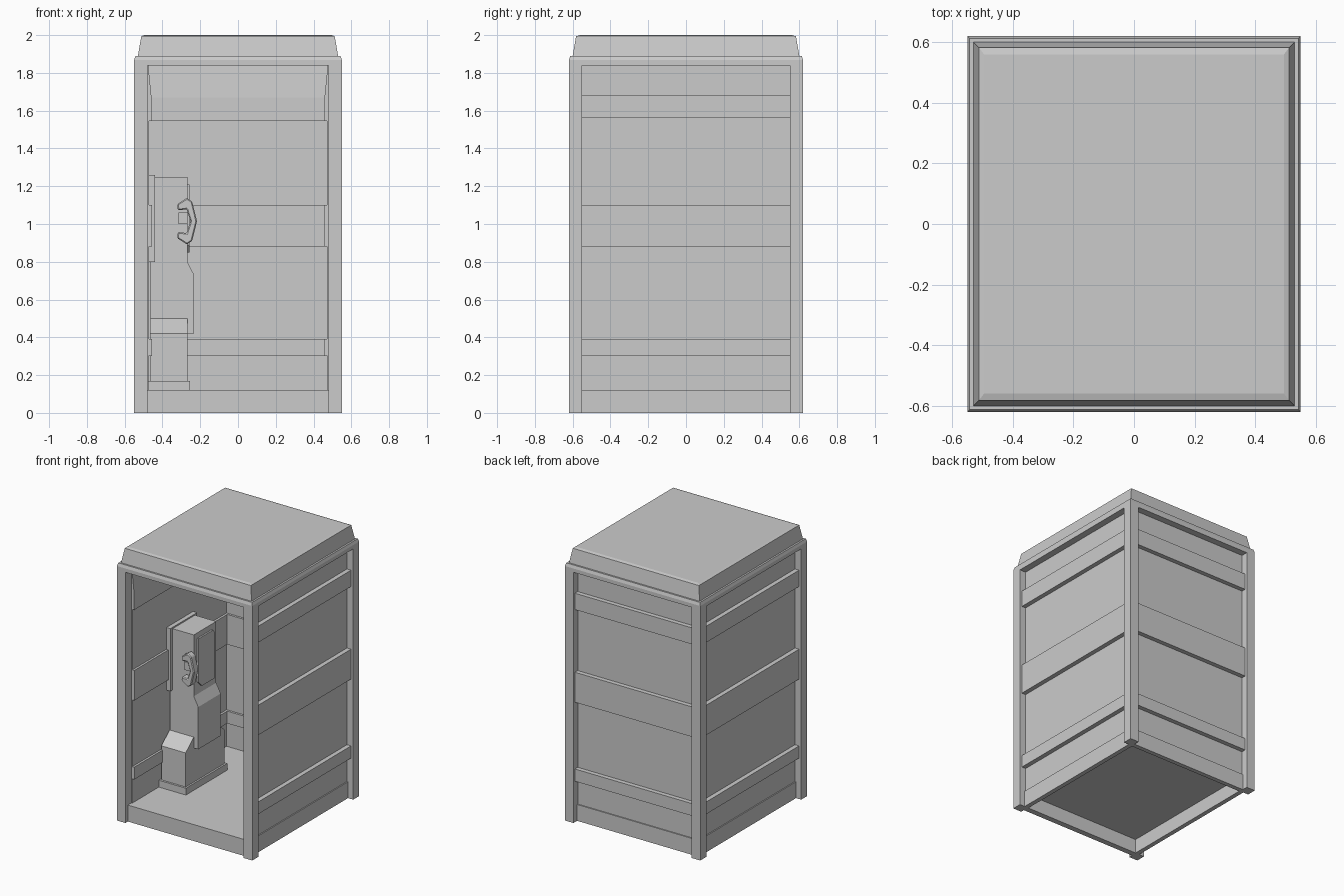
import bpy, bmesh

if "Cube" in bpy.data.objects:
    bpy.data.objects.remove(bpy.data.objects["Cube"])


def make(name, verts, faces):
    me = bpy.data.meshes.new(name)
    me.from_pydata(verts, [], faces)
    bm = bmesh.new()
    bm.from_mesh(me)
    bmesh.ops.recalc_face_normals(bm, faces=bm.faces)
    bm.to_mesh(me)
    bm.free()
    ob = bpy.data.objects.new(name, me)
    bpy.context.collection.objects.link(ob)
    return ob


def prism(name, pts, a, b, axis):
    """Extrude a 2D profile from a to b along axis (x: pts are y,z; y: pts are x,z)."""
    n = len(pts)
    place = (lambda p, t: (t, p[0], p[1])) if axis == 'x' else (lambda p, t: (p[0], t, p[1]))
    verts = [place(p, t) for t in (a, b) for p in pts]
    faces = [list(range(n)), list(range(n, 2 * n))]
    faces += [[i, (i + 1) % n, n + (i + 1) % n, n + i] for i in range(n)]
    return make(name, verts, faces)


def loft(name, rings):
    """Stack centred rectangles given as (half x, half y, z)."""
    verts = [(sx * hx, sy * hy, z) for hx, hy, z in rings
             for sx, sy in ((-1, -1), (1, -1), (1, 1), (-1, 1))]
    faces = [[0, 1, 2, 3], [len(verts) - 4 + i for i in range(4)]]
    for k in range(0, len(verts) - 4, 4):
        faces += [[k + i, k + (i + 1) % 4, k + 4 + (i + 1) % 4, k + 4 + i] for i in range(4)]
    return make(name, verts, faces)


def box(name, x0, x1, y0, y1, z0, z1):
    return prism(name, [(y0, z0), (y1, z0), (y1, z1), (y0, z1)], x0, x1, 'x')


def mirror(ob, x=True, y=False):
    m = ob.modifiers.new('Mirror', 'MIRROR')
    m.use_axis = (x, y, False)


HX, HY = 0.55, 0.62

# Corner posts
mirror(box('corner_post', HX - 0.07, HX, HY - 0.07, HY, 0, 1.86), True, True)

# Wall section as (inset from the outside, z): banded outside and inside
bands = [(0.30, 0.39), (0.88, 1.10), (1.56, 1.68)]
outside = [(0.042, 0), (0.042, 0.12), (0.05, 0.12)]
inside = [(0.075, 0), (0.075, 0.30)]
for lo, hi in bands:
    outside += [(0.05, lo), (0.017, lo), (0.017, hi), (0.05, hi)]
for lo, hi in bands[:2]:
    inside += [(0.078, lo), (0.094, lo), (0.094, hi), (0.078, hi)]
inside += [(0.078, 1.545), (0.094, 1.545), (0.092, 1.67), (0.075, 1.84)]
section = outside + [(0.05, 1.85), (0.075, 1.85)] + inside[::-1]

# Side walls and back wall
mirror(prism('side_wall', [(HX - d, z) for d, z in section], -0.552, 0.552, 'y'))
prism('back_wall', [(HY - d, z) for d, z in section], -0.482, 0.482, 'x')

# Floor and front sill
box('floor', -0.5, 0.5, -0.57, 0.57, 0.105, 0.12)
box('front_sill', -0.482, 0.482, -0.592, -0.55, 0, 0.121)

# Header and tapered roof cap
loft('roof', [(HX, HY, 1.84), (HX, HY, 1.868), (0.543, 0.613, 1.89), (0.53, 0.60, 1.89),
              (0.512, 0.582, 1.994), (0.495, 0.56, 2.0)])

# Pedestal with sloped shoulders
box('pedestal_base', -0.475, -0.255, -0.24, 0.24, 0.12, 0.17)
prism('pedestal', [(-0.225, 0.17), (0.225, 0.17), (0.225, 0.42), (0.13, 0.50),
                   (-0.13, 0.50), (-0.225, 0.42)], -0.465, -0.268, 'x')

# Telephone body with the wider coin box below
box('back_plate', -0.475, -0.44, -0.155, 0.155, 0.80, 1.26)
prism('phone_body', [(-0.462, 0.42), (-0.232, 0.42), (-0.232, 0.73), (-0.268, 0.80),
                     (-0.268, 1.25), (-0.462, 1.25)], -0.13, 0.13, 'y')

# Raised face panel
prism('face_panel', [(-0.09, 0.89), (-0.05, 0.85), (0.095, 0.85), (0.095, 1.19),
                     (0.075, 1.21), (-0.09, 1.21)], -0.27, -0.256, 'x')

# Handset on its hook at the front side of the body
box('handset_hook', -0.315, -0.268, -0.175, -0.13, 1.00, 1.06)
upper = [(-0.265, 1.055), (-0.272, 1.078), (-0.318, 1.072), (-0.322, 1.105),
         (-0.27, 1.138), (-0.243, 1.12)]
outline = [(-0.252, 1.015)] + upper + [(-0.217, 1.015)]
outline += [(x, 2.03 - z) for x, z in upper[::-1]]
handset = prism('handset', outline, -0.20, -0.145, 'y')
bev = handset.modifiers.new('Bevel', 'BEVEL')
bev.width, bev.segments = 0.006, 1
